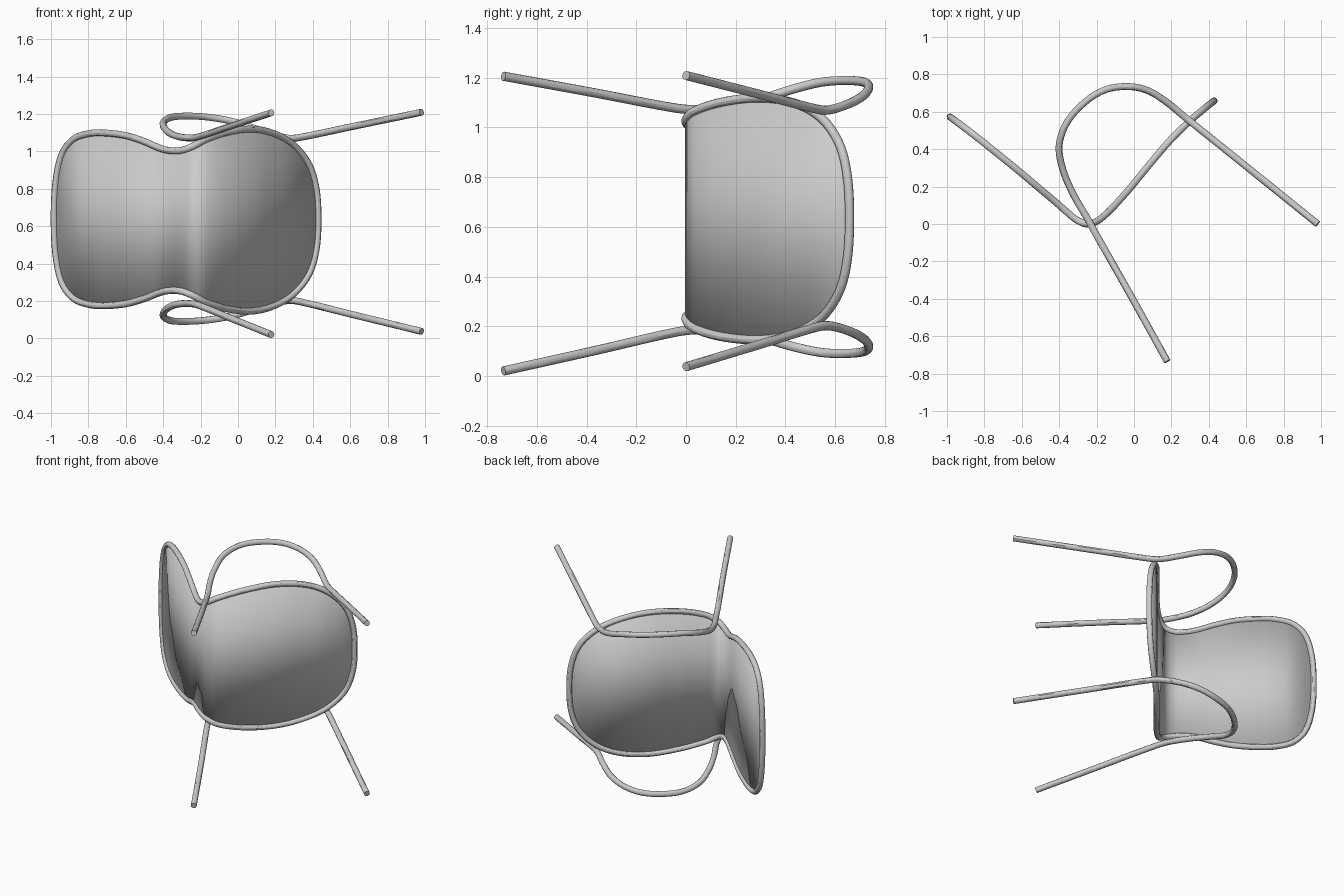
import bpy, bmesh
from mathutils import Vector
from mathutils.geometry import interpolate_bezier

TUBE = 0.0185

cube = bpy.data.objects.get("Cube")
if cube:
    bpy.data.objects.remove(cube, do_unlink=True)

grey = bpy.data.materials.new("light_grey")
grey.use_nodes = True
colour = (0.6, 0.6, 0.6, 1)
grey.diffuse_color = colour
grey.node_tree.nodes["Principled BSDF"].inputs["Base Color"].default_value = colour


def place(x, y, half):
    """Point at a signed distance from the chair's slightly leaning mid plane."""
    return Vector((x, y, 0.627 + 0.018 * y - 0.004 * x + half))


def smooth_path(points, closed=False, steps=6):
    """Rounded path through the points."""
    n = len(points)

    def tangent(i):
        if closed:
            return (points[(i + 1) % n] - points[i - 1]).normalized()
        return (points[min(i + 1, n - 1)] - points[max(i - 1, 0)]).normalized()

    path = []
    for i in range(n if closed else n - 1):
        a, b = points[i], points[(i + 1) % n]
        reach = (b - a).length / 3
        path += interpolate_bezier(a, a + tangent(i) * reach,
                                   b - tangent((i + 1) % n) * reach, b, steps + 1)[:-1]
    return path if closed else path + [points[-1]]


def finish(obj):
    bpy.ops.object.select_all(action='DESELECT')
    obj.select_set(True)
    bpy.context.view_layer.objects.active = obj
    if obj.type == 'CURVE':
        bpy.ops.object.convert(target='MESH')
    bpy.ops.object.shade_smooth_by_angle()


def tube(name, path, closed=False):
    curve = bpy.data.curves.new(name, 'CURVE')
    curve.dimensions = '3D'
    curve.bevel_depth = TUBE
    curve.bevel_resolution = 4
    curve.use_fill_caps = True
    spline = curve.splines.new('POLY')
    spline.points.add(len(path) - 1)
    for point, co in zip(spline.points, path):
        point.co = (*co, 1)
    spline.use_cyclic_u = closed
    curve.materials.append(grey)
    obj = bpy.data.objects.new(name, curve)
    bpy.context.collection.objects.link(obj)
    finish(obj)


# Shell outline from backrest tip to seat tip: x, y, half width
outline = [
    (-.983, .572, 0), (-.973, .565, .2), (-.94, .54, .345), (-.88, .495, .425),
    (-.8, .432, .456), (-.72, .368, .462), (-.6, .27, .45), (-.5, .185, .42),
    (-.42, .118, .387), (-.36, .065, .374), (-.3, .018, .377), (-.24, 0, .4),
    (-.17, .035, .437), (-.05, .158, .474), (.08, .315, .486), (.2, .455, .457),
    (.3, .552, .395), (.38, .62, .29), (.418, .65, .16), (.428, .658, 0)]
points = [place(*p) for p in outline]
points += [place(x, y, -h) for x, y, h in outline[-2:0:-1]]
rim = smooth_path(points, closed=True)
tube("shell_rim", rim, closed=True)

# Thin shell stretched between both sides of the rim
bm = bmesh.new()
verts = [bm.verts.new(p) for p in rim]
n = len(verts)
for i in range(n // 2):
    quad = [verts[i], verts[i + 1], verts[-i - 1], verts[-i % n]]
    bm.faces.new(list(dict.fromkeys(quad)))
bmesh.ops.recalc_face_normals(bm, faces=bm.faces)
mesh = bpy.data.meshes.new("seat_shell")
bm.to_mesh(mesh)
bm.free()
mesh.materials.append(grey)
shell = bpy.data.objects.new("seat_shell", mesh)
bpy.context.collection.objects.link(shell)
finish(shell)
thickness = shell.modifiers.new("thickness", 'SOLIDIFY')
thickness.thickness = 0.008
thickness.offset = 0

# Side frames: two legs joined by a looped armrest
frame = [
    (.178, -.735, .593), (-.03, -.36, .517), (-.2, -.06, .454), (-.25, .03, .443),
    (-.325, .16, .449), (-.38, .29, .475), (-.4, .42, .515), (-.36, .54, .543),
    (-.27, .645, .549), (-.16, .715, .542), (-.04, .735, .522), (.07, .715, .49),
    (.17, .655, .457), (.27, .573, .434), (.34, .517, .441), (.6, .308, .5),
    (.982, 0, .586)]
for name, side in (("upper_leg_frame", 1), ("lower_leg_frame", -1)):
    tube(name, smooth_path([place(x, y, h * side) for x, y, h in frame]))
